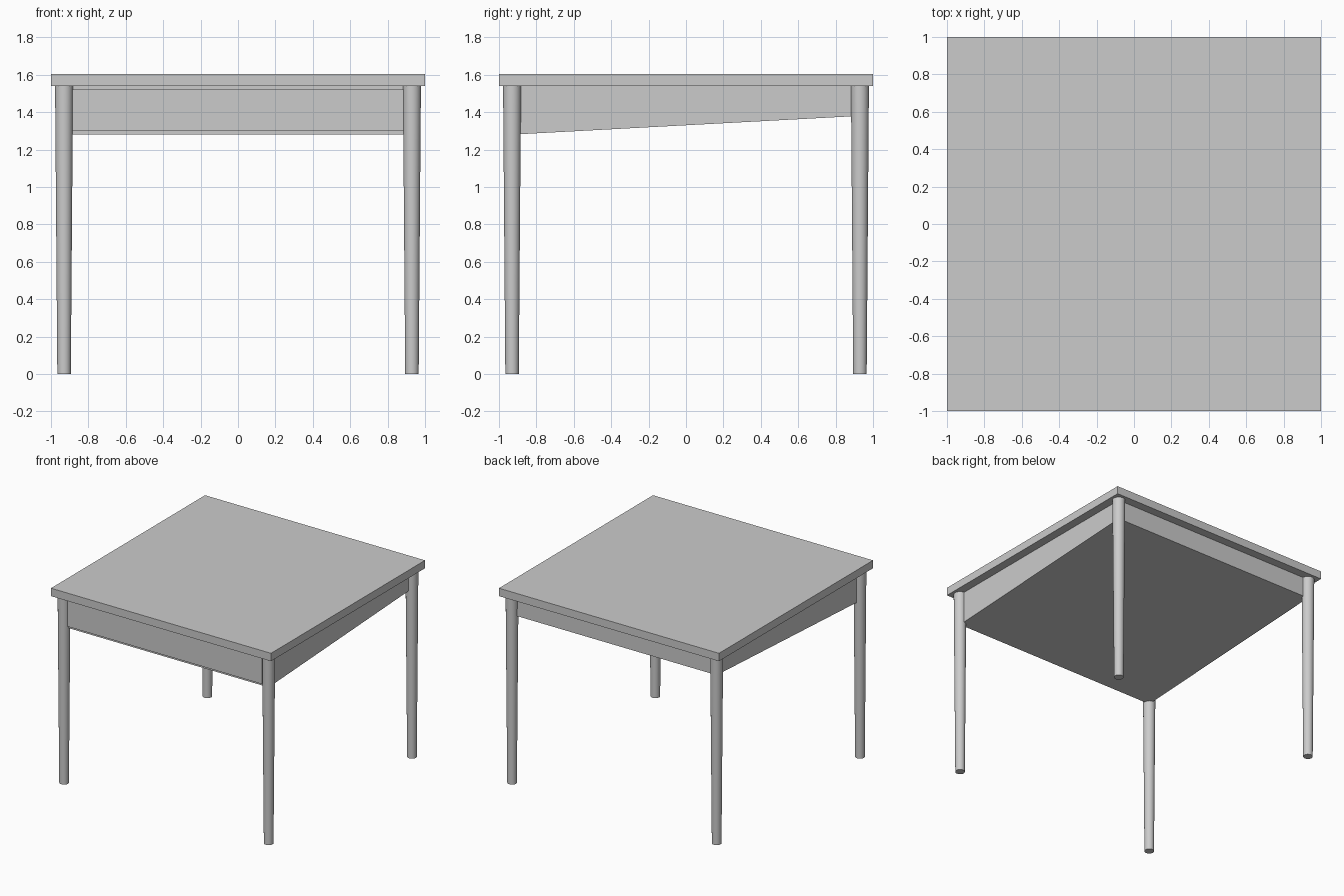
import bpy, bmesh

if "Cube" in bpy.data.objects:
    bpy.data.objects.remove(bpy.data.objects["Cube"])

TOP_Z, UNDER_Z = 1.605, 1.54
INSET = 0.93          # leg centres and apron faces


def box(name, x, y, z):
    """Box from (min, max) ranges."""
    bpy.ops.mesh.primitive_cube_add(size=1)
    o = bpy.context.object
    o.name = name
    o.location = [(a + b) / 2 for a, b in (x, y, z)]
    o.scale = [b - a for a, b in (x, y, z)]
    bpy.ops.object.transform_apply(location=True, scale=True)
    return o


# Table top
box("table_top", (-1, 1), (-1, 1), (UNDER_Z, TOP_Z))

# Sloping storage body: a side profile (y, z) extruded across x
profile = [(-INSET, 1.28), (INSET, 1.38), (INSET, UNDER_Z), (-INSET, UNDER_Z)]
bm = bmesh.new()
face = bm.faces.new([bm.verts.new((-INSET, y, z)) for y, z in profile])
side = bmesh.ops.extrude_face_region(bm, geom=[face])["geom"]
verts = [g for g in side if isinstance(g, bmesh.types.BMVert)]
bmesh.ops.translate(bm, verts=verts, vec=(2 * INSET, 0, 0))
bmesh.ops.recalc_face_normals(bm, faces=bm.faces)
mesh = bpy.data.meshes.new("storage_body")
bm.to_mesh(mesh)
bm.free()
bpy.context.collection.objects.link(bpy.data.objects.new("storage_body", mesh))

# Drawer front, slightly proud of the body
box("drawer_front", (-0.885, 0.885), (-0.95, -INSET), (1.302, 1.52))

# Four round tapered legs
for ny, sy in (("front", -1), ("back", 1)):
    for nx, sx in (("left", -1), ("right", 1)):
        bpy.ops.mesh.primitive_cone_add(
            vertices=32, radius1=0.036, radius2=0.048, depth=UNDER_Z,
            location=(sx * INSET, sy * INSET, UNDER_Z / 2))
        bpy.context.object.name = f"{ny}_{nx}_leg"
        bpy.ops.object.shade_smooth_by_angle()
